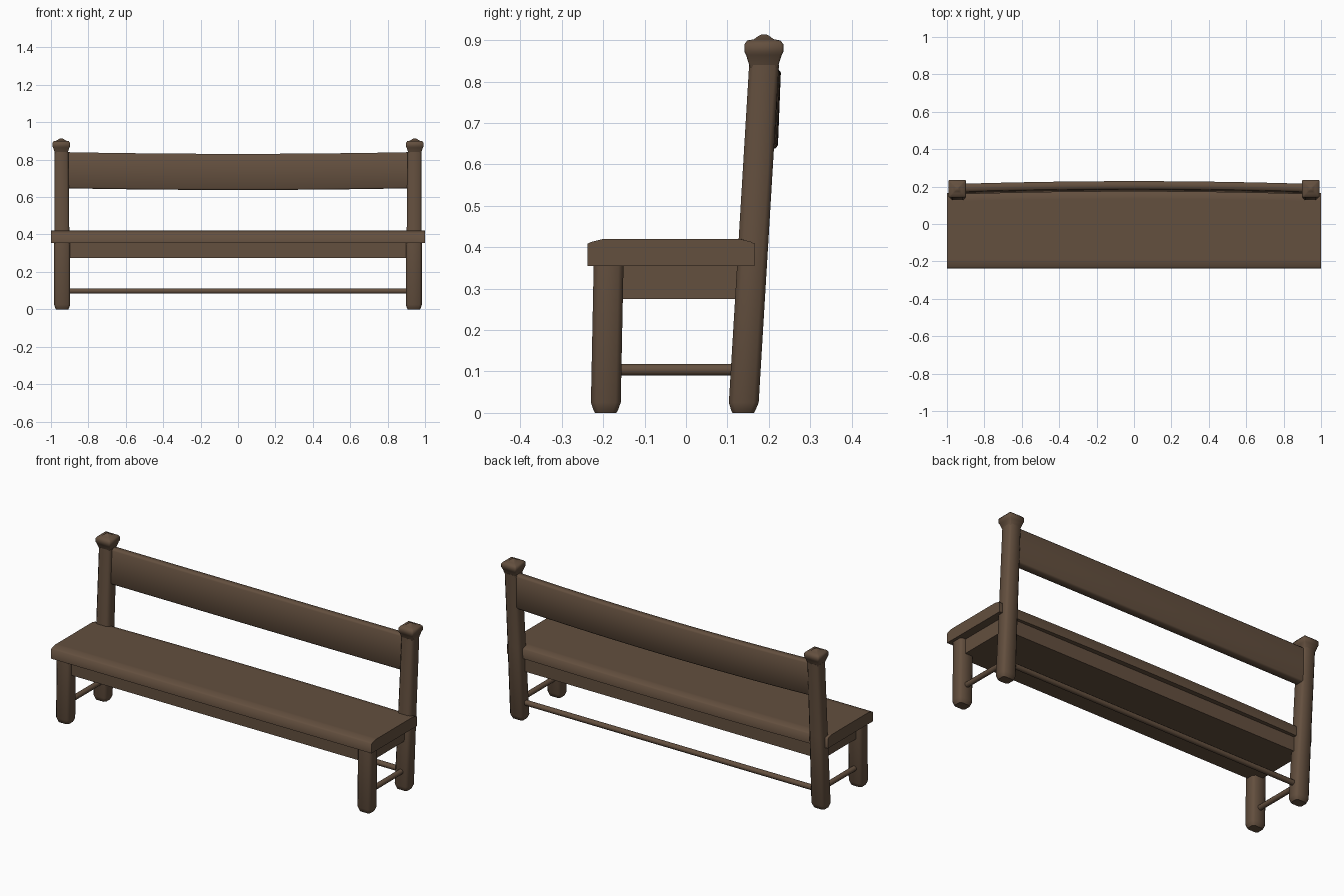
import bpy, bmesh, math

if "Cube" in bpy.data.objects:
    bpy.data.objects.remove(bpy.data.objects["Cube"])

wood = bpy.data.materials.new("dark brown wood")
wood.diffuse_color = (0.126, 0.079, 0.049, 1)
wood.use_nodes = True
wood.node_tree.nodes["Principled BSDF"].inputs["Base Color"].default_value = wood.diffuse_color


def loft(name, rings, angle=50):
    """Skin a list of equal-length point rings, with capped ends."""
    bm = bmesh.new()
    vr = [[bm.verts.new(p) for p in r] for r in rings]
    n = len(vr[0])
    for a, b in zip(vr, vr[1:]):
        for i in range(n):
            j = (i + 1) % n
            bm.faces.new((a[i], a[j], b[j], b[i]))
    bm.faces.new(vr[0][::-1])
    bm.faces.new(vr[-1])
    bmesh.ops.recalc_face_normals(bm, faces=bm.faces[:])
    me = bpy.data.meshes.new(name)
    bm.to_mesh(me)
    bm.free()
    me.materials.append(wood)
    ob = bpy.data.objects.new(name, me)
    bpy.context.collection.objects.link(ob)
    bpy.ops.object.select_all(action='DESELECT')
    ob.select_set(True)
    bpy.context.view_layer.objects.active = ob
    bpy.ops.object.shade_smooth_by_angle(angle=math.radians(angle))
    return ob


def square(cx, cy, z, hx, hy, c):
    """Horizontal rectangle ring with corners cut by c."""
    pts = [(hx, hy - c), (hx - c, hy), (c - hx, hy), (-hx, hy - c),
           (-hx, c - hy), (c - hx, -hy), (hx - c, -hy), (hx, c - hy)]
    return [(cx + x, cy + y, z) for x, y in pts]


def box(name, x0, x1, y0, y1, z0, z1):
    ring = [(x0, y0), (x1, y0), (x1, y1), (x0, y1)]
    return loft(name, [[(x, y, z) for x, y in ring] for z in (z0, z1)], 30)


def rod(name, a, b, r, axis):
    """Round bar along x or y from a to b = (x, y, z)."""
    rings = []
    for p in (a, b):
        ring = []
        for i in range(8):
            t = math.tau * (i + 0.5) / 8
            u, v = r * math.cos(t), r * math.sin(t)
            ring.append((p[0], p[1] + u, p[2] + v) if axis == 'x'
                        else (p[0] + u, p[1], p[2] + v))
        rings.append(ring)
    return loft(name, rings)


# seat: softly crowned plank whose rear edge bows back slightly
seat = [(-.238, .355), (-.238, .408), (-.228, .413), (-.200, .42), (-.190, .42),
        (.120, .42), (.130, .42), (.157, .413), (.165, .408), (.165, .355)]
rings = []
for i in range(13):
    x = -1 + i / 6
    bow = .013 * (1 - x * x)
    rings.append([(x, y + (bow if y > 0 else 0), z) for y, z in seat])
loft("seat", rings, 75)


def rear_y(z):
    return .138 + .06 * z


for s, side in ((-1, "left"), (1, "right")):
    x = s * .94
    # front leg with rounded foot
    loft("front_leg_" + side, [square(x, -.194 + .02 * z, z, .043 - d, .036 - d, c)
         for z, d, c in ((0, .010, .010), (.008, .006, .011), (.025, 0, .012),
                         (.36, 0, .012))])
    # raked back post
    loft("back_post_" + side, [square(x + s * k, rear_y(z), z, h - d, .036 - d, c)
         for z, d, c, h, k in ((0, .010, .010, .043, 0), (.008, .006, .011, .043, 0),
                               (.025, 0, .012, .043, 0), (.42, 0, .012, .040, .002),
                               (.84, 0, .010, .037, .004))])
    # post cap
    loft("post_cap_" + side, [square(s * .945, .188, z, h, h, c)
         for z, h, c in ((.832, .033, .004), (.845, .037, .004), (.864, .043, .005),
                         (.872, .047, .005), (.890, .047, .005), (.899, .040, .005),
                         (.902, .024, .004), (.910, .013, .003), (.914, .005, .001))])
    # side stretcher
    rod("side_stretcher_" + side, (x, -.18, .104), (x, .13, .104), .015, 'y')

# closed apron box under the seat, and rear stretcher
box("apron", -.954, .954, -.203, .15, .275, .358)
rod("rear_stretcher", (-.92, .144, .098), (.92, .144, .098), .015, 'x')

# bowed backrest board, raked like the posts
board = [(.179, .638), (.173, .646), (.186, .822), (.192, .831),
         (.222, .831), (.229, .822), (.222, .646), (.216, .638)]
rings = []
for i in range(13):
    x = -.92 + 1.84 * i / 12
    t = (x / .92) ** 2
    rings.append([(x, y - .014 * t, z + .009 * t) for y, z in board])
loft("backrest", rings, 75)
